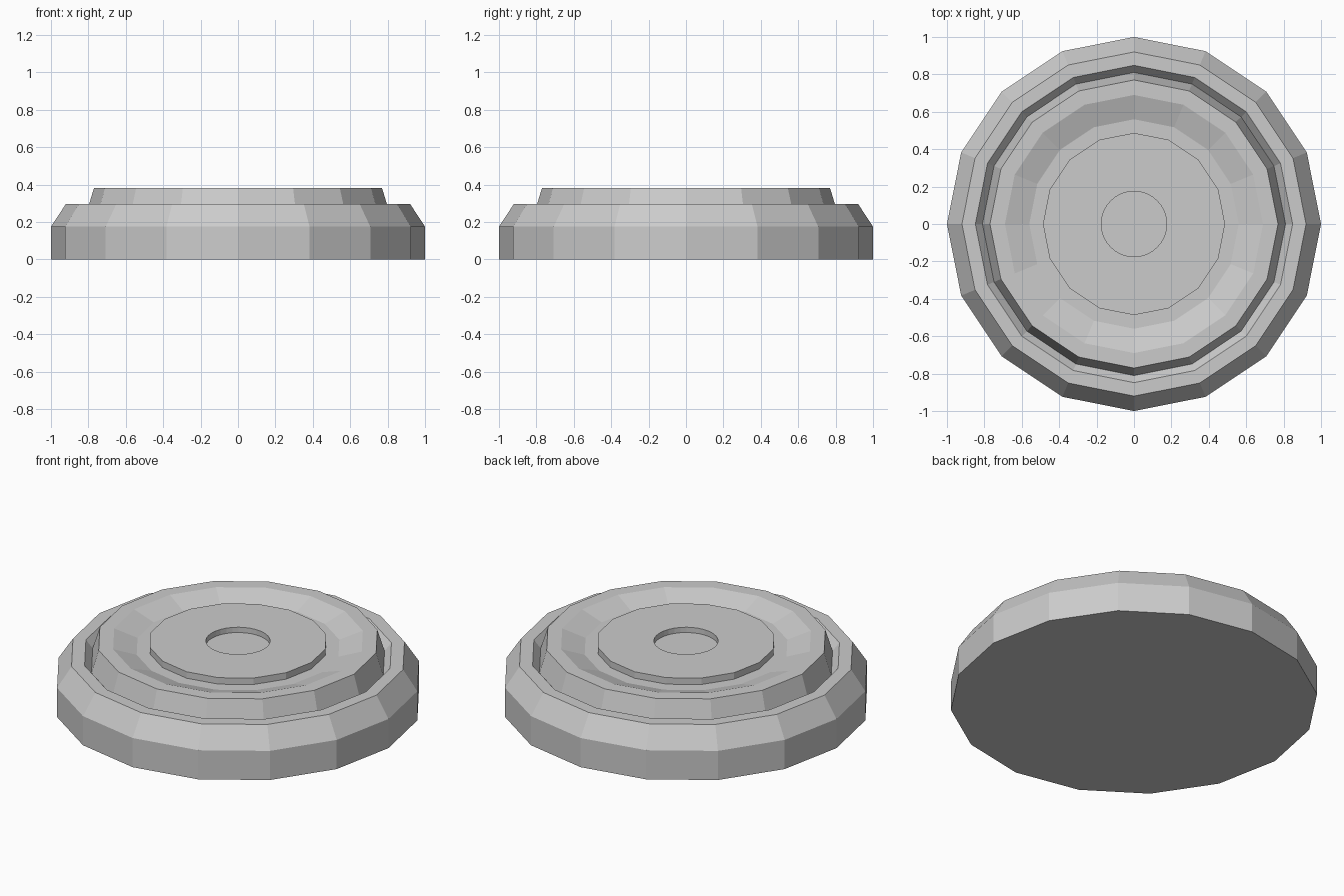
import bpy, bmesh
from math import cos, sin, tau

cube = bpy.data.objects.get("Cube")
if cube:
    bpy.data.objects.remove(cube, do_unlink=True)

GREY = (0.6, 0.6, 0.6, 1)
mat = bpy.data.materials.new("stone grey")
mat.use_nodes = True
mat.diffuse_color = GREY
mat.node_tree.nodes["Principled BSDF"].inputs["Base Color"].default_value = GREY


def ring(bm, radius, z, sides):
    angles = [tau * i / sides for i in range(sides)]
    return [bm.verts.new((radius * cos(a), radius * sin(a), z)) for a in angles]


def lathe(name, profile, sides=16):
    """Turn a (radius, height) profile into a closed, faceted solid."""
    bm = bmesh.new()
    rings = [ring(bm, r, z, sides) for r, z in profile]
    for low, high in zip(rings, rings[1:]):
        for i in range(sides):
            j = (i + 1) % sides
            bm.faces.new((low[i], low[j], high[j], high[i]))
    bm.faces.new(rings[0][::-1])
    bm.faces.new(rings[-1])
    mesh = bpy.data.meshes.new(name)
    bm.to_mesh(mesh)
    bm.free()
    mesh.materials.append(mat)
    obj = bpy.data.objects.new(name, mesh)
    bpy.context.collection.objects.link(obj)
    return obj


# Round base: bevelled rim, V-shaped groove, raised lip and dished top
lathe("base", [(1, 0), (1, 0.175), (0.92, 0.297), (0.848, 0.297),
               (0.81, 0.25), (0.77, 0.382), (0.69, 0.382), (0.56, 0.338)])

# Central plate standing in the dish
plate = lathe("centre_plate", [(0.487, 0.33), (0.487, 0.377)])

# Shallow round recess cut through the middle of the plate
cutter = lathe("recess_cutter", [(0.175, 0.345), (0.175, 0.45)], sides=32)
cutter.hide_render = True
cutter.hide_set(True)
cut = plate.modifiers.new("recess", "BOOLEAN")
cut.operation = "DIFFERENCE"
cut.solver = "EXACT"
cut.object = cutter
